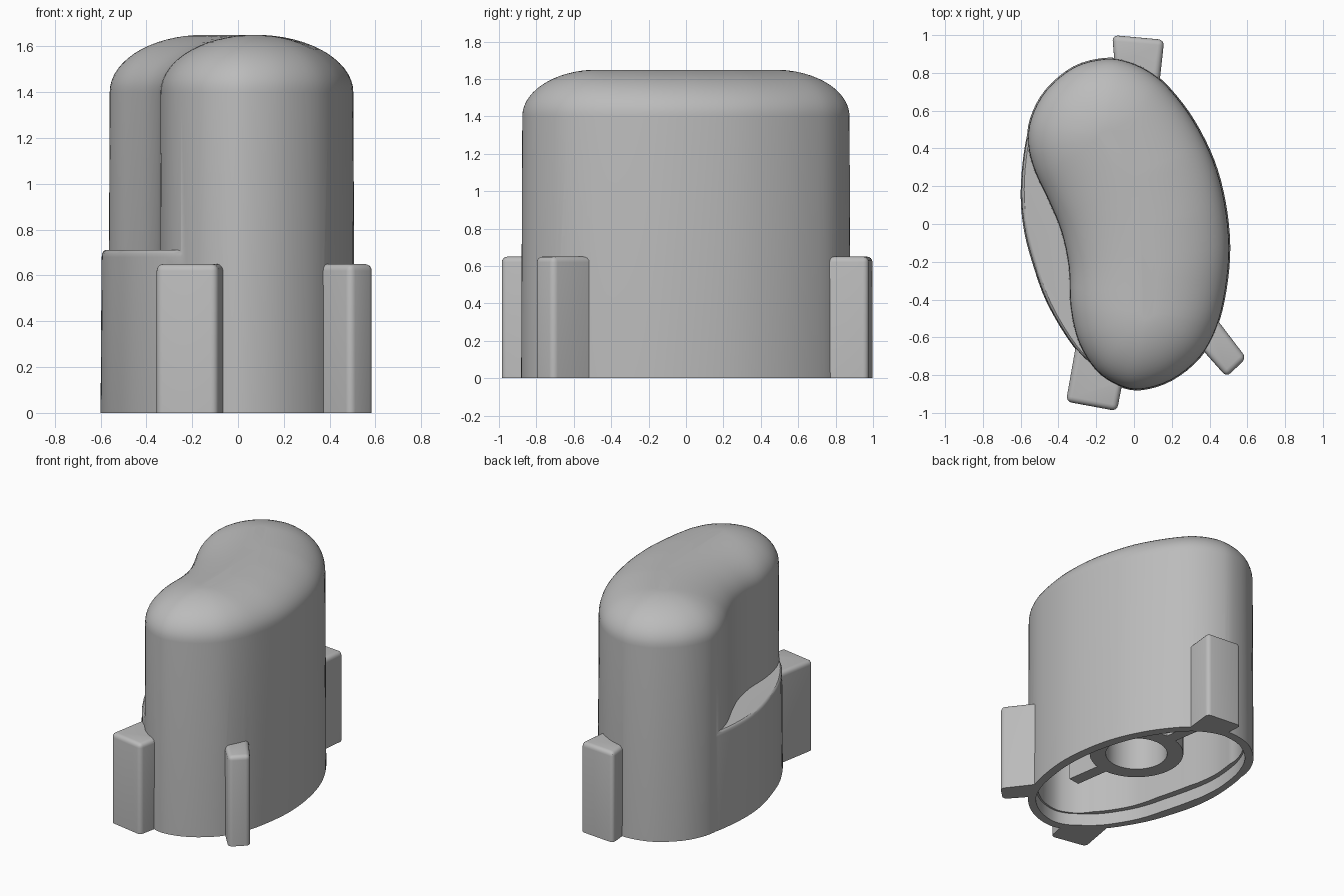
import bpy, bmesh, math
from mathutils import Vector

if "Cube" in bpy.data.objects:
    bpy.data.objects.remove(bpy.data.objects["Cube"], do_unlink=True)

grey = bpy.data.materials.new("plain grey")
grey.use_nodes = True
grey.diffuse_color = (0.5, 0.5, 0.5, 1)
grey.node_tree.nodes["Principled BSDF"].inputs["Base Color"].default_value = (0.5, 0.5, 0.5, 1)


def spline(pts, steps=4):
    """Closed smooth curve through the points."""
    p = [Vector(q) for q in pts]
    n, out = len(p), []
    for i in range(n):
        a, b, c, d = p[i - 1], p[i], p[(i + 1) % n], p[(i + 2) % n]
        for k in range(steps):
            t = k / steps
            out.append(0.5 * (2 * b + (c - a) * t + (2 * a - 5 * b + 4 * c - d) * t**2
                              + (3 * b - a - 3 * c + d) * t**3))
    return out


SPINE = [Vector(q) for q in [(-.15, .47), (-.02, .24), (.055, -.02), (.08, -.25), (.07, -.47)]]


def nearest_on_spine(p):
    best = None
    for a, b in zip(SPINE, SPINE[1:]):
        t = max(0, min(1, (p - a).dot(b - a) / (b - a).length_squared))
        q = a + (b - a) * t
        if best is None or (p - q).length < (p - best).length:
            best = q
    return best


def finish(bm, name):
    bmesh.ops.recalc_face_normals(bm, faces=bm.faces)
    mesh = bpy.data.meshes.new(name)
    bm.to_mesh(mesh)
    bm.free()
    mesh.materials.append(grey)
    ob = bpy.data.objects.new(name, mesh)
    bpy.context.collection.objects.link(ob)
    return ob


def loft(name, outline, levels):
    """Stack copies of the outline, each shrunk toward the spine: (scale, height)."""
    bm = bmesh.new()
    pairs = [(p, nearest_on_spine(p)) for p in outline]
    rings = [[bm.verts.new((*(q + (p - q) * s), z)) for p, q in pairs] for s, z in levels]
    n = len(outline)
    for lo, hi in zip(rings, rings[1:]):
        for i in range(n):
            j = (i + 1) % n
            bm.faces.new((lo[i], lo[j], hi[j], hi[i]))
    bm.faces.new(rings[0])
    bm.faces.new(rings[-1])
    return finish(bm, name)


def dome(scale, base, height, steps=14):
    angles = [math.radians(85) * i / steps for i in range(steps + 1)]
    return [(scale * math.cos(a), base + height * math.sin(a)) for a in angles]


def leg(name, corners, height=.65):
    bm = bmesh.new()
    face = bm.faces.new([bm.verts.new((x, y, 0)) for x, y in corners])
    top = bmesh.ops.extrude_face_region(bm, geom=[face])["geom"]
    for v in top:
        if isinstance(v, bmesh.types.BMVert):
            v.co.z = height
    edges = [e for e in bm.edges if max(v.co.z for v in e.verts) > 0]
    bmesh.ops.bevel(bm, geom=edges, offset=.03, segments=4, profile=.5, affect='EDGES')
    return finish(bm, name)


def combine(target, other, operation):
    mod = target.modifiers.new(operation.lower(), 'BOOLEAN')
    mod.operation, mod.object, mod.solver = operation, other, 'EXACT'
    with bpy.context.temp_override(object=target, active_object=target):
        bpy.ops.object.modifier_apply(modifier=mod.name)
    bpy.data.objects.remove(other, do_unlink=True)


def smooth(ob):
    bpy.ops.object.select_all(action='DESELECT')
    ob.select_set(True)
    bpy.context.view_layer.objects.active = ob
    bpy.ops.object.shade_smooth_by_angle(angle=math.radians(30))


# Kidney outline: convex side, then the hollow side or the bulge that fills it
convex = [(-.2, -.78), (-.08, -.86), (.04, -.88), (.2, -.83), (.35, -.71), (.44, -.55),
          (.49, -.35), (.51, -.12), (.485, .12), (.425, .34), (.32, .55), (.2, .71),
          (.1, .8), (-.02, .86), (-.15, .88), (-.32, .835), (-.47, .71), (-.55, .56)]
hollow = [(-.565, .42), (-.53, .28), (-.46, .13), (-.39, -.04), (-.35, -.23),
          (-.34, -.44), (-.295, -.63)]
bulge = [(-.58, .4), (-.6, .17), (-.585, -.02), (-.54, -.2), (-.46, -.42), (-.32, -.65)]
kidney = spline(convex + hollow)
inner_convex = [tuple(nearest_on_spine(Vector(p)) * .03 + Vector(p) * .97) for p in convex]
base_oval = spline(inner_convex + bulge)

# Outer body with domed top and the filled lower side
body = loft("body", kidney, [(1, 0), (.985, 1.4)] + dome(.985, 1.4, .25)[1:])
filler = loft("side_bulge", base_oval,
              [(1, 0), (.99, .68), (.985, .695), (.975, .705), (.96, .71)])
combine(body, filler, 'UNION')

# Three outer legs
legs = {"back_leg": [(-.09, .7), (.13, .7), (.16, .975), (-.115, 1)],
        "front_right_leg": [(-.30, -.6), (-.36, -.94), (-.09, -.99), (-.025, -.65)],
        "front_left_leg": [(.33, -.63), (.49, -.81), (.595, -.71), (.42, -.48)]}
for name, corners in legs.items():
    combine(body, leg(name, corners), 'UNION')

# Hollow interior with a stepped rim
combine(body, loft("rim_cutter", base_oval, [(.88, -.1), (.88, .09)]), 'DIFFERENCE')
combine(body, loft("base_cutter", base_oval, [(.8, .05), (.8, .6)]), 'DIFFERENCE')
combine(body, loft("cavity_cutter", kidney, [(.82, .06)] + dome(.815, 1.4, .17)), 'DIFFERENCE')
smooth(body)

# Inner socket tube
centre = Vector((.02, .05))
bm = bmesh.new()
sides = 48
profile = [(.32, .15), (.32, 1.5), (.21, 1.5), (.21, .15)]
rings = [[bm.verts.new((centre.x + r * math.cos(math.tau * i / sides),
                        centre.y + r * math.sin(math.tau * i / sides), z))
          for i in range(sides)] for r, z in profile]
for k in range(4):
    a, b = rings[k], rings[(k + 1) % 4]
    for i in range(sides):
        j = (i + 1) % sides
        bm.faces.new((a[i], a[j], b[j], b[i]))
smooth(finish(bm, "socket_tube"))

# Ribs either side of the socket
along = Vector((-.15, .99)).normalized()
across = Vector((along.y, -along.x)) * .045
for name, sign in (("back_rib", 1), ("front_rib", -1)):
    bm = bmesh.new()
    ends = [centre + along * sign * d for d in (.3, .57)]
    foot = [ends[0] - across, ends[0] + across, ends[1] + across, ends[1] - across]
    face = bm.faces.new([bm.verts.new((p.x, p.y, .15)) for p in foot])
    top = bmesh.ops.extrude_face_region(bm, geom=[face])["geom"]
    for v in top:
        if isinstance(v, bmesh.types.BMVert):
            v.co.z = 1.48
    finish(bm, name)
